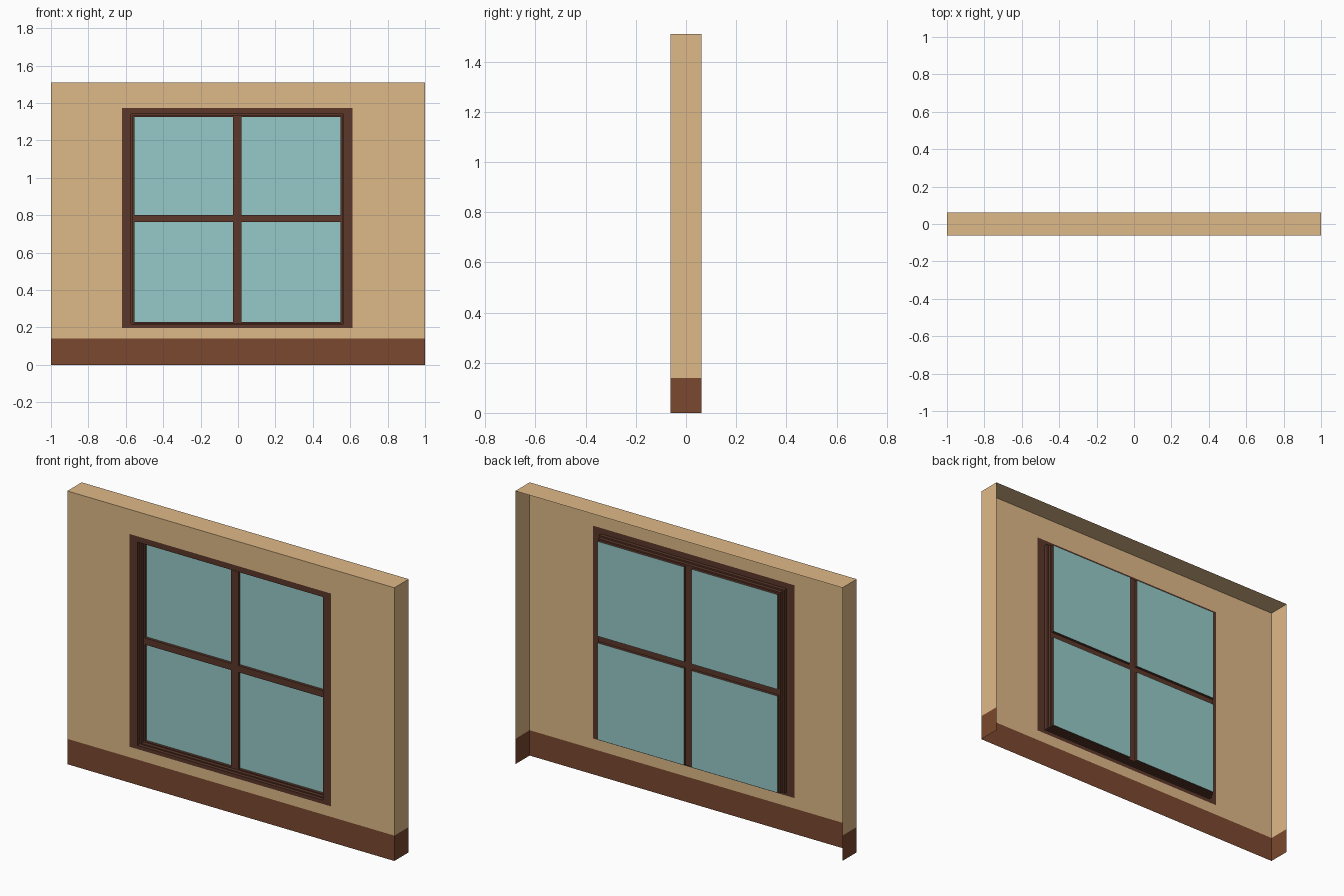
import bpy, bmesh

if "Cube" in bpy.data.objects:
    bpy.data.objects.remove(bpy.data.objects["Cube"])

Y0, Y1 = -0.0625, 0.0625      # wall front and open back
TOP, SKIRT = 1.51, 0.14


def material(name, rgb):
    m = bpy.data.materials.new(name)
    m.diffuse_color = (*[(c / 255) ** 2.2 for c in rgb], 1)
    m.use_nodes = True
    m.node_tree.nodes["Principled BSDF"].inputs["Base Color"].default_value = m.diffuse_color
    return m


def finish(name, bm, mat):
    bmesh.ops.remove_doubles(bm, verts=bm.verts, dist=1e-5)
    mesh = bpy.data.meshes.new(name)
    bm.to_mesh(mesh)
    bm.free()
    mesh.materials.append(mat)
    bpy.context.collection.objects.link(bpy.data.objects.new(name, mesh))


def quad(bm, *pts):
    bm.faces.new([bm.verts.new(p) for p in pts])


def corners(x0, x1, z0, z1, y):
    return [(x0, y, z0), (x1, y, z0), (x1, y, z1), (x0, y, z1)]


def bridge(bm, a, b):
    """Band of four faces between two rectangles, facing the front."""
    a, b = corners(*a), corners(*b)
    for i in range(4):
        j = (i + 1) % 4
        quad(bm, a[i], a[j], b[j], b[i])


def ends(bm, z0, z1):
    quad(bm, (1, Y0, z0), (1, Y1, z0), (1, Y1, z1), (1, Y0, z1))
    quad(bm, (-1, Y1, z0), (-1, Y0, z0), (-1, Y0, z1), (-1, Y1, z1))


wall_mat = material("plaster", (222, 184, 135))
skirt_mat = material("skirting", (122, 74, 50))
frame_mat = material("dark_wood", (92, 58, 46))
glass_mat = material("glass", (148, 201, 199))

# Stepped frame outline, from wall face inwards: x0, x1, z0, z1, y
steps = [
    (-0.619, 0.613, 0.198, 1.374, Y0),
    (-0.572, 0.563, 0.219, 1.342, Y0),
    (-0.572, 0.563, 0.219, 1.342, Y0 + 0.02),
    (-0.562, 0.555, 0.225, 1.334, Y0 + 0.02),
    (-0.562, 0.555, 0.225, 1.334, Y0 + 0.04),
]

# Wall: front with window hole, ends and top; back and bottom open
bm = bmesh.new()
bridge(bm, (-1, 1, SKIRT, TOP, Y0), steps[0])
ends(bm, SKIRT, TOP)
quad(bm, (-1, Y0, TOP), (1, Y0, TOP), (1, Y1, TOP), (-1, Y1, TOP))
finish("wall", bm, wall_mat)

# Skirting band along the foot of the wall
bm = bmesh.new()
quad(bm, *corners(-1, 1, 0, SKIRT, Y0))
ends(bm, 0, SKIRT)
finish("skirting", bm, skirt_mat)

# Frame steps, glazing bars and pane recesses
bm = bmesh.new()
glass = bmesh.new()
for a, b in zip(steps, steps[1:]):
    bridge(bm, a, b)
xs = [-0.562, -0.554, -0.027, 0.019, 0.547, 0.555]
zs = [0.225, 0.230, 0.765, 0.802, 1.326, 1.334]
bar_y, glass_y = Y0 + 0.04, Y0 + 0.055
for i in range(5):
    for k in range(5):
        cell = (xs[i], xs[i + 1], zs[k], zs[k + 1])
        if i % 2 and k % 2:
            bridge(bm, (*cell, bar_y), (*cell, glass_y))
            quad(glass, *corners(*cell, glass_y))
        else:
            quad(bm, *corners(*cell, bar_y))
finish("window_frame", bm, frame_mat)
finish("window_panes", glass, glass_mat)
